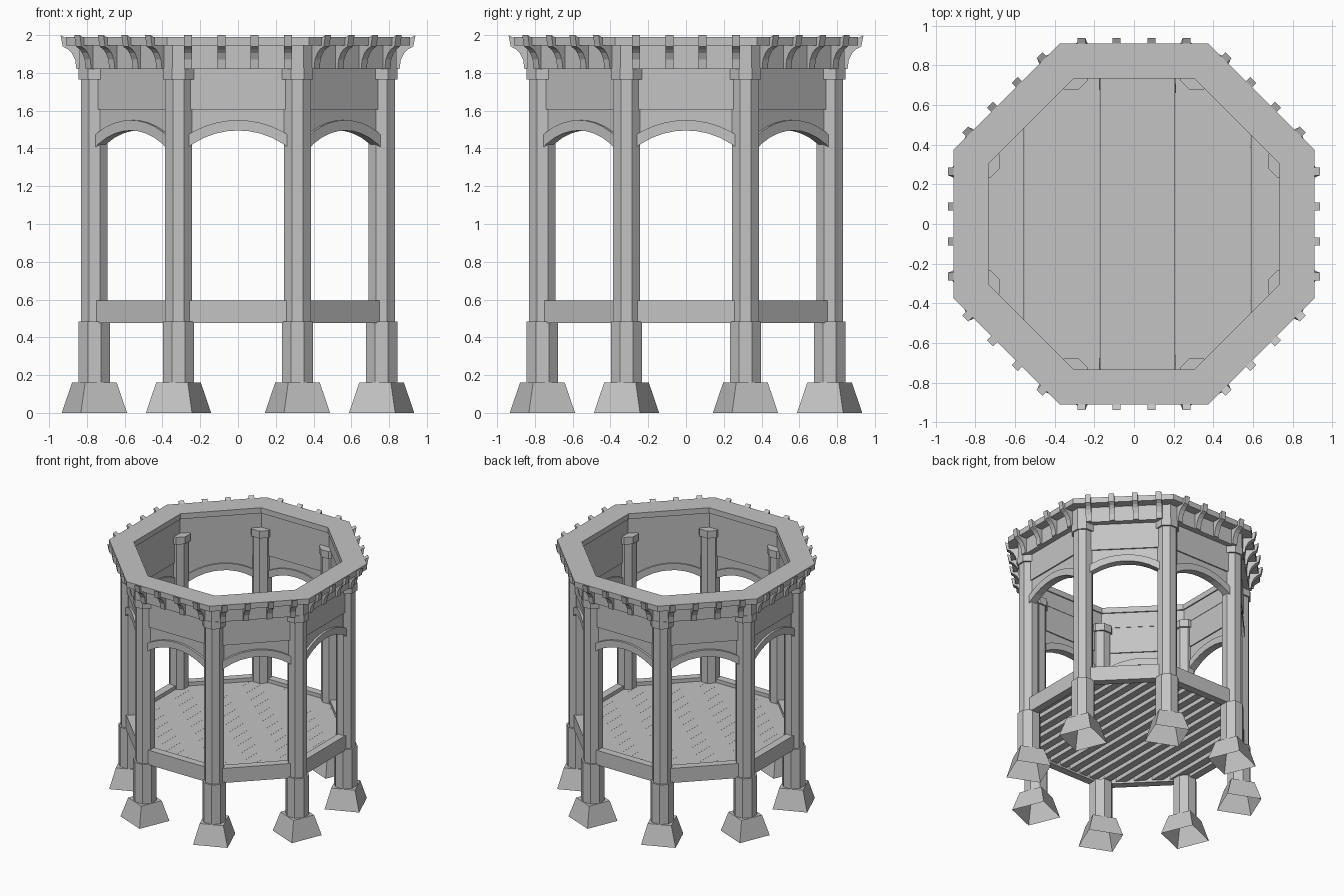
import bpy, bmesh, math
from mathutils import Matrix, Vector

cube = bpy.data.objects.get("Cube")
if cube:
    bpy.data.objects.remove(cube, do_unlink=True)

stone = bpy.data.materials.new("grey stone")
stone.use_nodes = True
GREY = (0.55, 0.55, 0.55, 1)
stone.diffuse_color = GREY
stone.node_tree.nodes["Principled BSDF"].inputs["Base Color"].default_value = GREY

STEP = math.pi / 4
POST_RADIUS = 0.823


def finish(name, bm, open_base=False):
    bmesh.ops.recalc_face_normals(bm, faces=bm.faces)
    if open_base:
        base = [f for f in bm.faces if f.normal.z < -0.9]
        bmesh.ops.delete(bm, geom=base, context="FACES_ONLY")
    mesh = bpy.data.meshes.new(name)
    bm.to_mesh(mesh)
    bm.free()
    mesh.materials.append(stone)
    obj = bpy.data.objects.new(name, mesh)
    bpy.context.collection.objects.link(obj)


def prism(bm, outline, offset):
    """Extrude a closed outline of points along an offset vector."""
    face = bm.faces.new([bm.verts.new(p) for p in outline])
    ext = bmesh.ops.extrude_face_region(bm, geom=[face], use_keep_orig=True)
    moved = [g for g in ext["geom"] if isinstance(g, bmesh.types.BMVert)]
    bmesh.ops.translate(bm, verts=moved, vec=offset)


def repeat_around(bm, start=0.0):
    """Copy the piece that points along +x to all eight directions."""
    source = bm.verts[:] + bm.edges[:] + bm.faces[:]
    for i in range(1, 8):
        copy = bmesh.ops.duplicate(bm, geom=source)["geom"]
        verts = [g for g in copy if isinstance(g, bmesh.types.BMVert)]
        bmesh.ops.rotate(bm, verts=verts, matrix=Matrix.Rotation(i * STEP, 3, "Z"))
    bmesh.ops.rotate(bm, verts=bm.verts, matrix=Matrix.Rotation(start, 3, "Z"))


def octagon_ring(name, inner, outer, z0, z1):
    """Mitred octagonal ring, sized by the distance to its flat sides."""
    bm = bmesh.new()
    loops = []
    for dist, z in ((inner, z0), (outer, z0), (outer, z1), (inner, z1)):
        r = dist / math.cos(STEP / 2)
        loops.append([bm.verts.new((r * math.cos((i + 0.5) * STEP),
                                    r * math.sin((i + 0.5) * STEP), z)) for i in range(8)])
    for k in range(4):
        a, b = loops[k], loops[(k + 1) % 4]
        for i in range(8):
            j = (i + 1) % 8
            bm.faces.new((a[i], a[j], b[j], b[i]))
    finish(name, bm)


def post_part(name, sides, r0, r1, z0, z1, turn=0.0, open_base=False):
    """One post section, repeated at the eight corners."""
    bm = bmesh.new()
    spot = Matrix.Translation((POST_RADIUS, 0, (z0 + z1) / 2)) @ Matrix.Rotation(turn, 4, "Z")
    bmesh.ops.create_cone(bm, cap_ends=True, segments=sides, radius1=r0, radius2=r1,
                          depth=z1 - z0, matrix=spot)
    repeat_around(bm, STEP / 2)
    finish(name, bm, open_base)


def arch_part(name, lower, upper, r0, r1):
    """Arched strip between two height functions, repeated on every side."""
    bm = bmesh.new()
    count, half = 10, 0.3
    us = [half * (2 * i / count - 1) for i in range(count + 1)]
    outline = [(r0, u, lower(u)) for u in us] + [(r0, u, upper(u)) for u in reversed(us)]
    prism(bm, outline, Vector((r1 - r0, 0, 0)))
    repeat_around(bm)
    finish(name, bm)


def arc(radius):
    return lambda u: 1.055 + math.sqrt(radius ** 2 - u ** 2)


# Posts: hollow square footings, thick bases, shafts and capitals
post_part("footings", 4, 0.187, 0.128, 0, 0.16, STEP, open_base=True)
post_part("post_bases", 8, 0.09, 0.09, 0.16, 0.485)
post_part("post_shafts", 8, 0.076, 0.076, 0.485, 1.77)
post_part("post_capitals", 8, 0.09, 0.09, 1.765, 1.825)

# Floor frame, upper wall and cornice
octagon_ring("floor_frame", 0.74, 0.802, 0.475, 0.595)
octagon_ring("wall_band", 0.748, 0.797, 1.605, 1.83)
octagon_ring("cornice_frieze", 0.745, 0.84, 1.82, 1.95)
octagon_ring("cornice_slab", 0.735, 0.91, 1.945, 1.99)

# Arches between the posts
arch_part("arch_trim", arc(0.44), arc(0.495), 0.745, 0.805)
arch_part("arch_spandrels", arc(0.48), lambda u: 1.61, 0.757, 0.787)

# Curved cornice brackets, four per side, with tips rising outwards
bracket = [(0.8, 1.82), (0.855, 1.82), (0.862, 1.87), (0.88, 1.905), (0.9, 1.925),
           (0.928, 1.94), (0.94, 2.0), (0.9, 1.98), (0.8, 1.98)]
bm = bmesh.new()
for u in (-0.265, -0.088, 0.088, 0.265):
    prism(bm, [(r, u - 0.021, z) for r, z in bracket], Vector((0, 0.042, 0)))
repeat_around(bm)
finish("cornice_brackets", bm)


# Floor boards with a rib under each
def boards(name, width, z0, z1):
    bm = bmesh.new()
    reach, pitch = 0.755, 0.0953

    def end(x):
        return min(reach, reach * math.sqrt(2) - abs(x))

    for i in range(-7, 9):
        a = max(-reach, i * pitch - 0.03 - width / 2)
        b = min(reach, i * pitch - 0.03 + width / 2)
        if b - a > 0.01:
            prism(bm, [(a, -end(a), z0), (b, -end(b), z0), (b, end(b), z0), (a, end(a), z0)],
                  Vector((0, 0, z1 - z0)))
    finish(name, bm)


boards("floor_boards", 0.0948, 0.53, 0.565)
boards("floor_ribs", 0.06, 0.49, 0.531)
